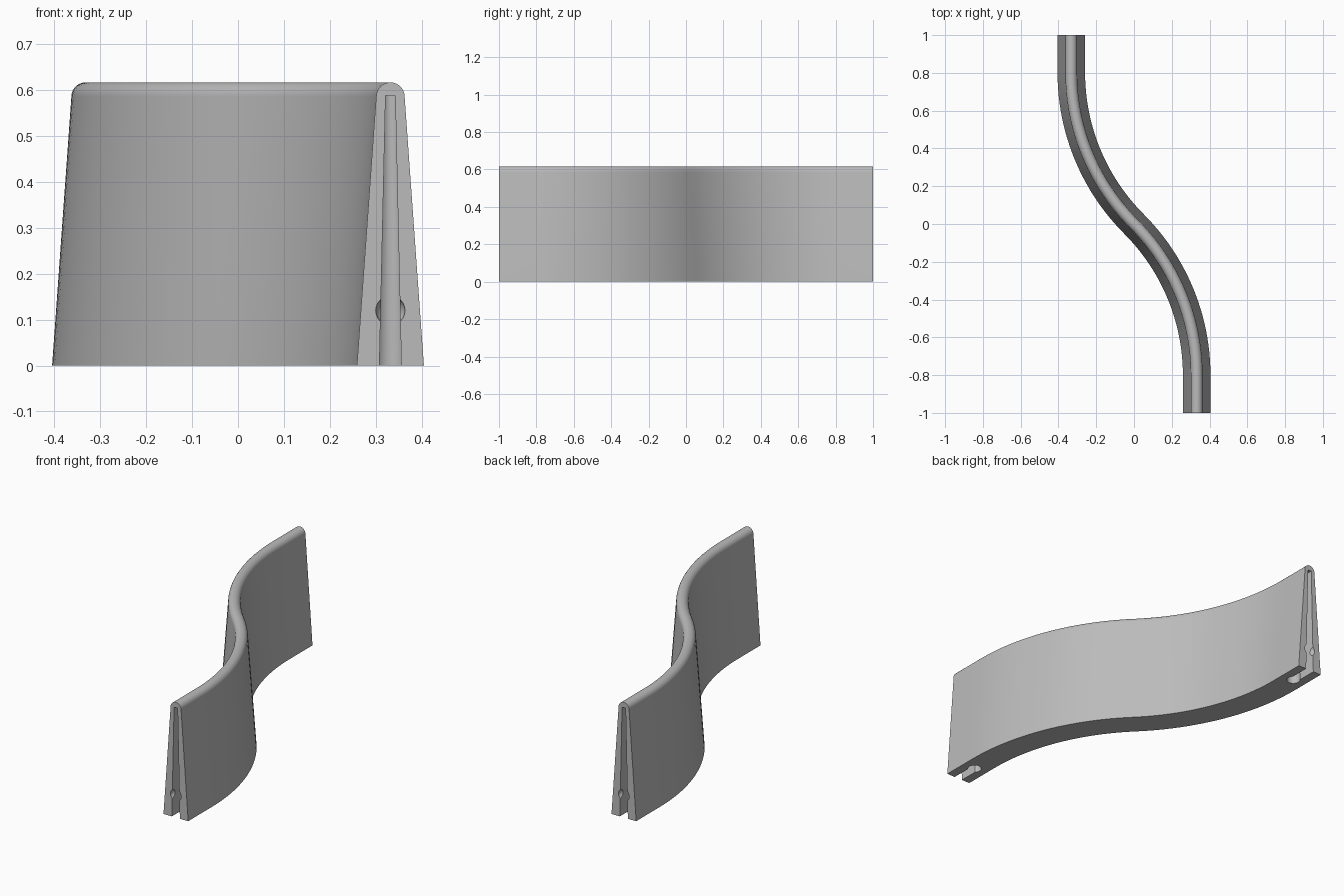
import bpy, bmesh
from math import sin, cos, pi, radians
from mathutils import Matrix, Vector

cube = bpy.data.objects.get("Cube")
if cube:
    bpy.data.objects.remove(cube)

END_X = 0.332                      # sideways offset of the straight ends
TURN = radians(45)                 # how far each bend turns
RADIUS = END_X / (1 - cos(TURN))
BASE, SHOULDER, HEIGHT = 0.073, 0.031, 0.617
SLOT_TOP = 0.588
STEPS = 24

grey = bpy.data.materials.new("grey")
grey.use_nodes = True
colour = (0.5, 0.5, 0.5, 1)
grey.diffuse_color = colour
grey.node_tree.nodes["Principled BSDF"].inputs["Base Color"].default_value = colour


def finish(name, bm):
    bmesh.ops.recalc_face_normals(bm, faces=bm.faces)
    mesh = bpy.data.meshes.new(name)
    bm.to_mesh(mesh)
    bm.free()
    mesh.materials.append(grey)
    obj = bpy.data.objects.new(name, mesh)
    bpy.context.collection.objects.link(obj)
    return obj


def loft(name, rings):
    bm = bmesh.new()
    loops = [[bm.verts.new(p) for p in ring] for ring in rings]
    n = len(loops[0])
    for a, b in zip(loops, loops[1:]):
        for i in range(n):
            j = (i + 1) % n
            bm.faces.new((a[i], a[j], b[j], b[i]))
    bm.faces.new(loops[0])
    bm.faces.new(loops[-1])
    return finish(name, bm)


# S-shaped centre line: straight, bend, opposite bend, straight
front_half = [(END_X, -1.0, 0.0)]
for i in range(STEPS + 1):
    a = TURN * i / STEPS
    front_half.append((END_X - RADIUS * (1 - cos(a)),
                       -RADIUS * sin(TURN) + RADIUS * sin(a), a))
path = front_half + [(-x, -y, a) for x, y, a in reversed(front_half[:-1])]

# Tapered wall section with a round top
section = [(-BASE, 0), (BASE, 0)]
section += [(SHOULDER * cos(pi * i / 14), HEIGHT - SHOULDER + SHOULDER * sin(pi * i / 14))
            for i in range(15)]

wall = loft("curved_wall", [[(x + u * cos(a), y + u * sin(a), z) for u, z in section]
                            for x, y, a in path])


# Cutters for one end, turned half round for the other
def slot_cutter():
    outline = [(-0.025, -0.05), (0.025, -0.05), (0.0105, SLOT_TOP), (-0.0105, SLOT_TOP)]
    return loft("slot_cutter", [[(END_X + u, y, z) for u, z in outline]
                                for y in (-1.05, -0.87)])


def socket_cutter():
    bm = bmesh.new()
    bmesh.ops.create_cone(bm, cap_ends=True, segments=16, radius1=0.036, radius2=0.018,
                          depth=SLOT_TOP + 0.05,
                          matrix=Matrix.Translation((END_X, -0.87, (SLOT_TOP - 0.05) / 2))
                          @ Matrix.Rotation(pi / 16, 4, "Z"))
    return finish("socket_cutter", bm)


def dimple_cutter():
    bm = bmesh.new()
    bmesh.ops.create_uvsphere(bm, u_segments=20, v_segments=12, radius=0.032,
                              matrix=Matrix.Translation((END_X, -1.0, 0.12)))
    return finish("dimple_cutter", bm)


bpy.ops.object.select_all(action="DESELECT")
bpy.context.view_layer.objects.active = wall
wall.select_set(True)
for angle in (0, pi):
    for make in (slot_cutter, socket_cutter, dimple_cutter):
        cutter = make()
        cutter.data.transform(Matrix.Rotation(angle, 4, "Z"))
        cutter.hide_render = True
        cut = wall.modifiers.new("cut", "BOOLEAN")
        cut.operation = "DIFFERENCE"
        cut.solver = "EXACT"
        cut.object = cutter
        bpy.ops.object.modifier_apply(modifier=cut.name)
        bpy.data.objects.remove(cutter)

bpy.ops.object.shade_smooth_by_angle(angle=radians(25))
